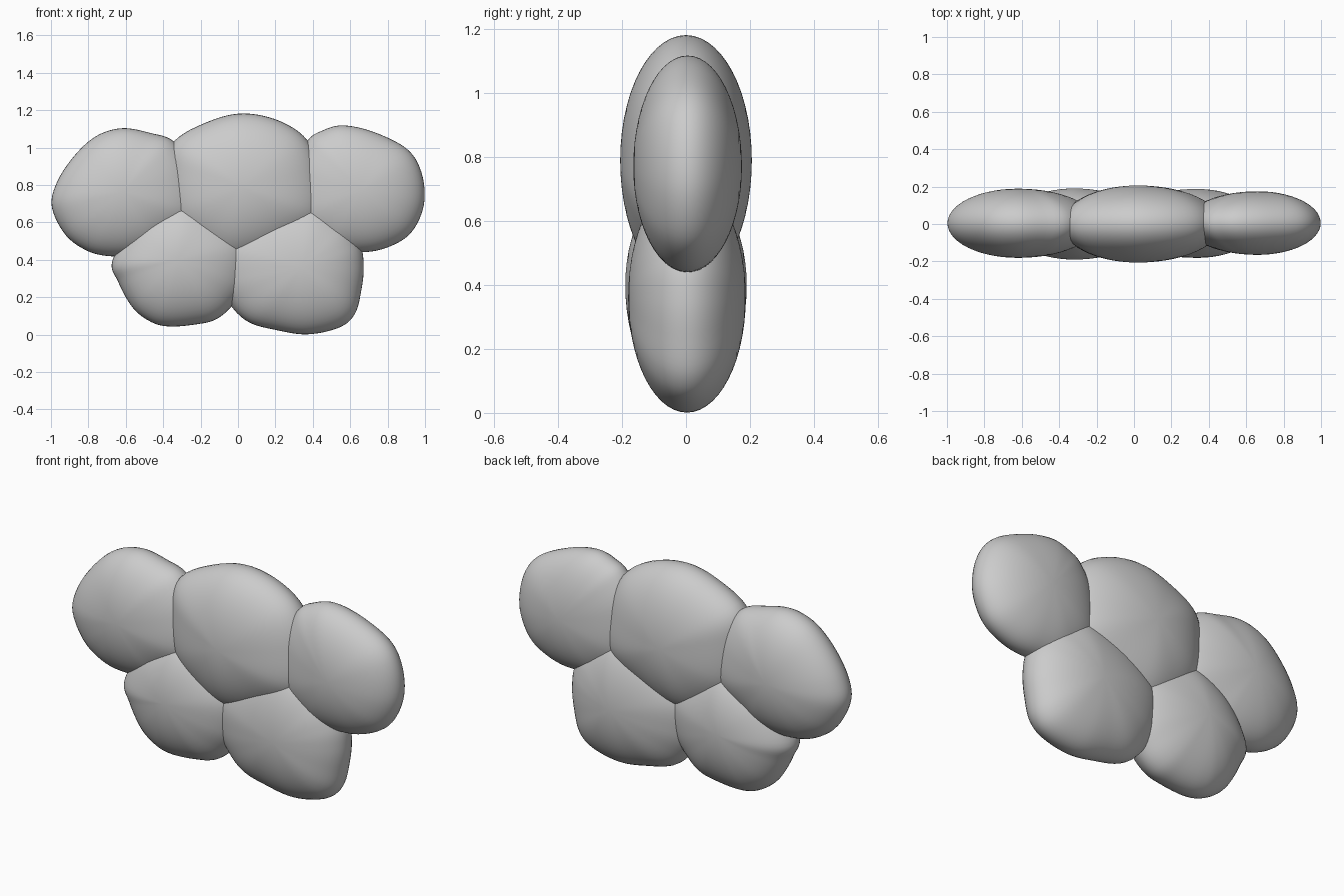
import bpy, bmesh
from math import sin, cos, pi
from mathutils import Vector

if "Cube" in bpy.data.objects:
    bpy.data.objects.remove(bpy.data.objects["Cube"])

RINGS = 28   # steps from front pole to back pole
SUB = 6      # curve steps between outline points


def smooth_loop(pts):
    """Closed Catmull-Rom curve through the outline points."""
    p = [Vector(q) for q in pts]
    n, out = len(p), []
    for i in range(n):
        a, b, c, d = p[i - 1], p[i], p[(i + 1) % n], p[(i + 2) % n]
        for k in range(SUB):
            t = k / SUB
            out.append(0.5 * (2 * b + (c - a) * t + (2 * a - 5 * b + 4 * c - d) * t * t
                              + (3 * b - a - 3 * c + d) * t ** 3))
    return out


def puff(name, centre, half_depth, y0, pts):
    """Pillow-like lobe: outline in XZ inflated with an elliptical section."""
    c, loop = Vector(centre), smooth_loop(pts)
    n = len(loop)
    bm = bmesh.new()
    front = bm.verts.new((c.x, y0 - half_depth, c.y))
    back = bm.verts.new((c.x, y0 + half_depth, c.y))
    rings = []
    for j in range(1, RINGS):
        a = pi * j / RINGS
        s, y = sin(a), y0 - half_depth * cos(a)
        ring = []
        for q in loop:
            v = c + (q - c) * s
            ring.append(bm.verts.new((v.x, y, v.y)))
        rings.append(ring)
    for i in range(n):
        k = (i + 1) % n
        bm.faces.new((front, rings[0][i], rings[0][k]))
        bm.faces.new((back, rings[-1][k], rings[-1][i]))
        for r, q in zip(rings, rings[1:]):
            bm.faces.new((r[i], q[i], q[k], r[k]))
    bmesh.ops.recalc_face_normals(bm, faces=bm.faces)
    for f in bm.faces:
        f.smooth = True
    me = bpy.data.meshes.new(name)
    bm.to_mesh(me)
    bm.free()
    bpy.context.collection.objects.link(bpy.data.objects.new(name, me))


# Upper row of lobes
puff("upper_left_lobe", (-.62, .76), .185, .004, [
    (-.34, 1.03), (-.47, 1.078), (-.62, 1.103), (-.76, 1.06), (-.88, .95), (-.97, .81),
    (-.995, .68), (-.92, .53), (-.80, .445), (-.67, .418), (-.53, .43), (-.409, .479),
    (-.211, .632), (-.235, .87)])
puff("upper_middle_lobe", (.02, .79), .206, 0, [
    (.37, 1.04), (.22, 1.143), (.03, 1.182), (-.15, 1.142), (-.34, 1.035), (-.385, .873),
    (-.366, .633), (-.225, .476), (-.016, .392), (.252, .476), (.454, .621), (.446, .861)])
puff("upper_right_lobe", (.66, .77), .17, .005, [
    (.37, 1.035), (.45, 1.09), (.56, 1.118), (.72, 1.085), (.90, .995), (.98, .87),
    (.995, .70), (.93, .55), (.81, .47), (.66, .44), (.462, .465), (.29, .615), (.293, .875)])

# Lower row of lobes
puff("lower_left_lobe", (-.32, .40), .19, 0, [
    (-.67, .40), (-.64, .28), (-.56, .14), (-.46, .065), (-.36, .043), (-.22, .055),
    (-.12, .08), (-.035, .15), (.048, .277), (.065, .475), (-.083, .637), (-.295, .727),
    (-.526, .62)])
puff("lower_right_lobe", (.34, .36), .184, .003, [
    (.672, .36), (.66, .24), (.625, .11), (.54, .037), (.37, .001), (.20, .025),
    (.06, .065), (-.035, .15), (-.109, .285), (-.108, .488), (.109, .668), (.391, .731),
    (.577, .611), (.655, .48)])
